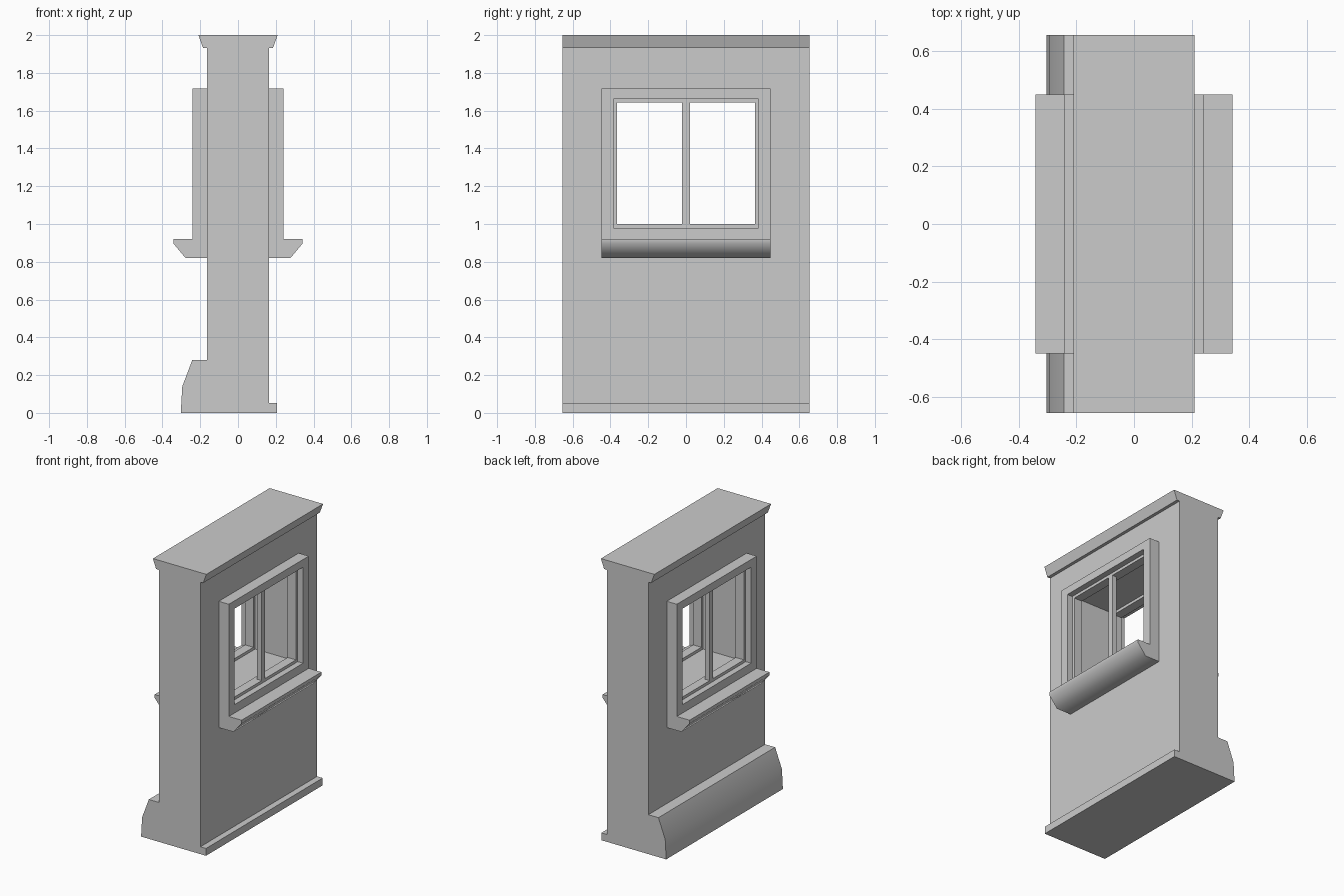
import bpy, bmesh, math

if "Cube" in bpy.data.objects:
    bpy.data.objects.remove(bpy.data.objects["Cube"])


def finish(bm, name, angle=None):
    bmesh.ops.recalc_face_normals(bm, faces=bm.faces)
    mesh = bpy.data.meshes.new(name)
    bm.to_mesh(mesh)
    bm.free()
    ob = bpy.data.objects.new(name, mesh)
    bpy.context.collection.objects.link(ob)
    if angle:
        bpy.ops.object.select_all(action='DESELECT')
        ob.select_set(True)
        bpy.context.view_layer.objects.active = ob
        bpy.ops.object.shade_smooth_by_angle(angle=math.radians(angle))
    return ob


def extrude_profile(name, points, half, angle=None):
    """Extrude an (x, z) profile along y from -half to half."""
    bm = bmesh.new()
    face = bm.faces.new([bm.verts.new((x, -half, z)) for x, z in points])
    new = bmesh.ops.extrude_face_region(bm, geom=[face])['geom']
    verts = [g for g in new if isinstance(g, bmesh.types.BMVert)]
    bmesh.ops.translate(bm, verts=verts, vec=(0, 2 * half, 0))
    return finish(bm, name, angle)


def box(name, x0, x1, half, z0, z1):
    return extrude_profile(name, [(x0, z0), (x1, z0), (x1, z1), (x0, z1)], half)


def frame(name, x0, x1, outer, inner):
    """Rectangular ring; outer and inner are (half width, bottom, top)."""
    bm = bmesh.new()
    loops = []
    for x, (h, b, t) in ((x0, outer), (x1, outer), (x1, inner), (x0, inner)):
        loops.append([bm.verts.new((x, y, z))
                      for y, z in ((-h, b), (h, b), (h, t), (-h, t))])
    for i in range(4):
        a, c = loops[i], loops[(i + 1) % 4]
        for j in range(4):
            k = (j + 1) % 4
            bm.faces.new((a[j], a[k], c[k], c[j]))
    return finish(bm, name)


W = 0.163                       # half thickness of the wall
OPENING = (0.385, 0.98, 1.662)  # half width, bottom, top
LIGHT = (0.365, 1.0, 1.642)

# Wall with plinth, skirting and flared cap
wall = extrude_profile("wall", [
    (0.207, 0), (0.207, 0.052), (W, 0.052), (W, 1.932), (0.185, 1.932),
    (0.21, 2), (-0.21, 2), (-0.185, 1.932), (-W, 1.932), (-W, 0.28),
    (-0.242, 0.28), (-0.295, 0.14), (-0.303, 0)], 0.655, 30)

# Window opening cut through the wall
cutter = box("opening_cutter", -0.5, 0.5, *OPENING)
cutter.hide_render = True
mod = wall.modifiers.new("opening", 'BOOLEAN')
mod.operation = 'DIFFERENCE'
mod.solver = 'EXACT'
mod.object = cutter
bpy.context.view_layer.objects.active = wall
bpy.ops.object.modifier_apply(modifier=mod.name)
bpy.data.objects.remove(cutter)

# Casing, sash, mullion and sill on both faces of the wall
for side, s in (("inner", 1), ("outer", -1)):
    frame(side + "_casing", s * W, s * 0.242, (0.448, 0.92, 1.717), OPENING)
    frame(side + "_sash", s * 0.135, s * 0.2, OPENING, LIGHT)
    box(side + "_mullion", s * 0.165, s * 0.2, 0.02, LIGHT[1], LIGHT[2])
    extrude_profile(side + "_sill", [
        (s * W, 0.82), (s * 0.278, 0.82), (s * 0.342, 0.897),
        (s * 0.342, 0.92), (s * W, 0.92)], 0.448, 60)
